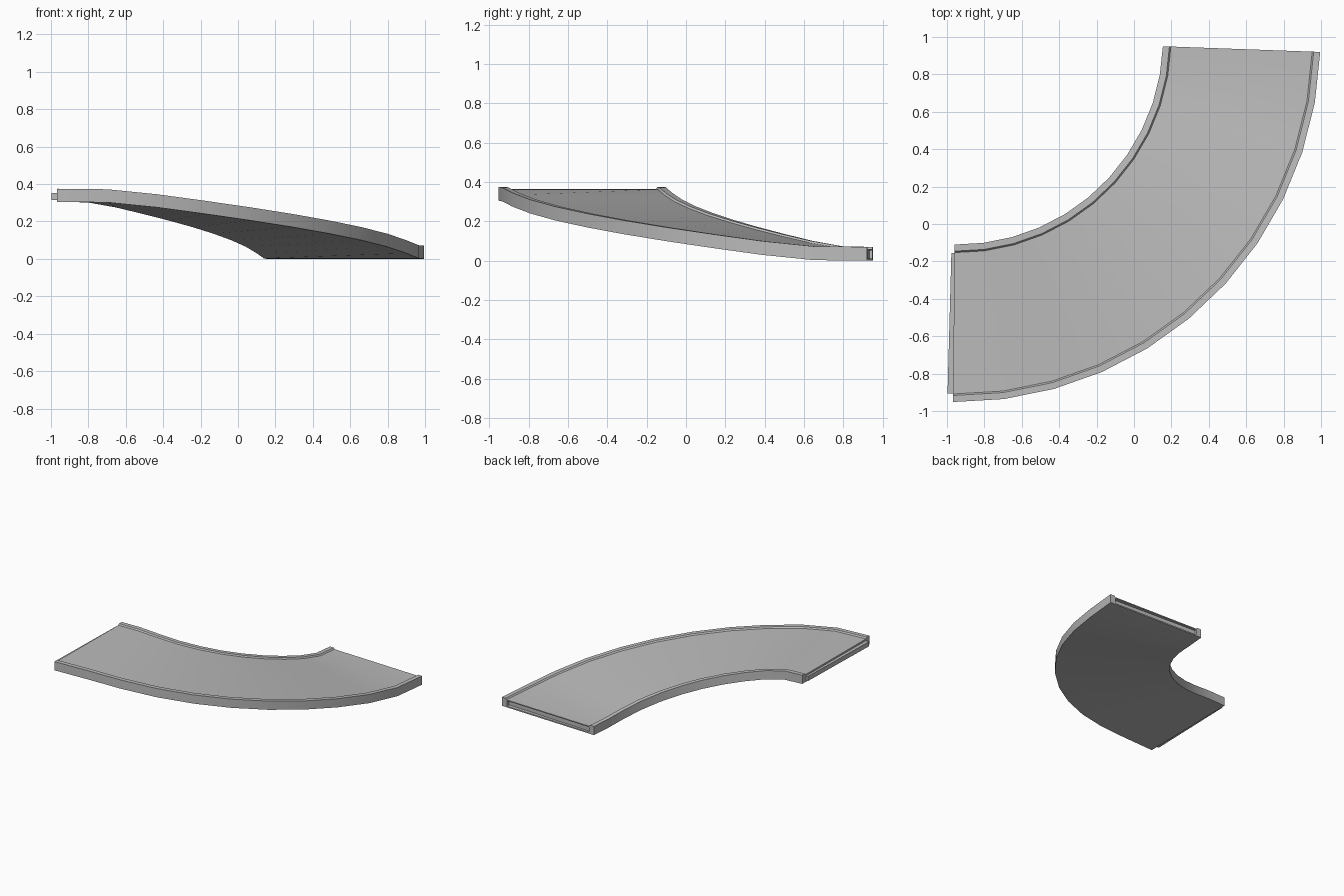
import bpy, bmesh, math

cube = bpy.data.objects.get("Cube")
if cube:
    bpy.data.objects.remove(cube, do_unlink=True)

CX, CY = -0.945, 0.99            # centre of the curve
R_IN, R_OUT = 1.10, 1.942        # inner and outer radius
A0, A1 = -90.7, -2.07            # start and end angle
STEPS = 11
THICK, RIM, LIP = 0.07, 0.035, 0.01

grey = bpy.data.materials.new("plain_grey")
grey.use_nodes = True
colour = (0.5, 0.5, 0.5, 1)
grey.diffuse_color = colour
grey.node_tree.nodes["Principled BSDF"].inputs["Base Color"].default_value = colour


def polar(r, deg, z):
    a = math.radians(deg)
    return (CX + r * math.cos(a), CY + r * math.sin(a), z)


def sweep(name, rings):
    """Closed solid through a list of equal cross-section rings."""
    bm = bmesh.new()
    rows = [[bm.verts.new(p) for p in ring] for ring in rings]
    n = len(rows[0])
    for a, b in zip(rows, rows[1:]):
        for i in range(n):
            j = (i + 1) % n
            bm.faces.new((a[i], a[j], b[j], b[i]))
    bm.faces.new(rows[0])
    bm.faces.new(rows[-1])
    bmesh.ops.recalc_face_normals(bm, faces=bm.faces)
    mesh = bpy.data.meshes.new(name)
    bm.to_mesh(mesh)
    bm.free()
    mesh.materials.append(grey)
    ob = bpy.data.objects.new(name, mesh)
    bpy.context.collection.objects.link(ob)
    return ob


def wedge(name, a, b, z0, z1):
    """Thin radial block between two angles."""
    r0, r1 = R_IN + 0.045, R_OUT - 0.045
    section = [(r0, z0), (r0, z1), (r1, z1), (r1, z0)]
    return sweep(name, [[polar(r, d, z) for r, z in section] for d in (a, b)])


def base_height(k):
    """Straight slope that levels off at both ends."""
    if k in (0, STEPS):
        return 0.305 if k == 0 else 0.0
    return min(0.302, max(0.003, 0.1525 - 0.035 * (k - STEPS / 2)))


# Ramp: recessed deck between two low rims, swept along the curve
half = [(0, 0), (0, THICK), (RIM, THICK), (RIM + 0.008, THICK - LIP)]
profile = [(R_IN + x, z) for x, z in half]
profile += [(R_OUT - x, z) for x, z in reversed(half)]
rings = []
for k in range(STEPS + 1):
    deg = A0 + (A1 - A0) * k / STEPS
    rings.append([polar(r, deg, z + base_height(k)) for r, z in profile])
ramp = sweep("curved_ramp", rings)

# Connector slot in the low end
cutter = wedge("slot_cutter", A1 - 0.85, A1 + 1, 0.01, 0.052)
cutter.hide_render = True
bpy.context.view_layer.objects.active = ramp
cut = ramp.modifiers.new("slot", 'BOOLEAN')
cut.operation = 'DIFFERENCE'
cut.solver = 'EXACT'
cut.object = cutter
bpy.ops.object.modifier_apply(modifier=cut.name)
bpy.data.objects.remove(cutter, do_unlink=True)

# Connector tab on the high end
wedge("connector_tab", A0 - 0.87, A0 + 0.2, 0.315, 0.352)

# Smooth along the curve, crisp at the rims
bpy.ops.object.select_all(action='DESELECT')
ramp.select_set(True)
bpy.ops.object.shade_smooth_by_angle(angle=math.radians(30))
